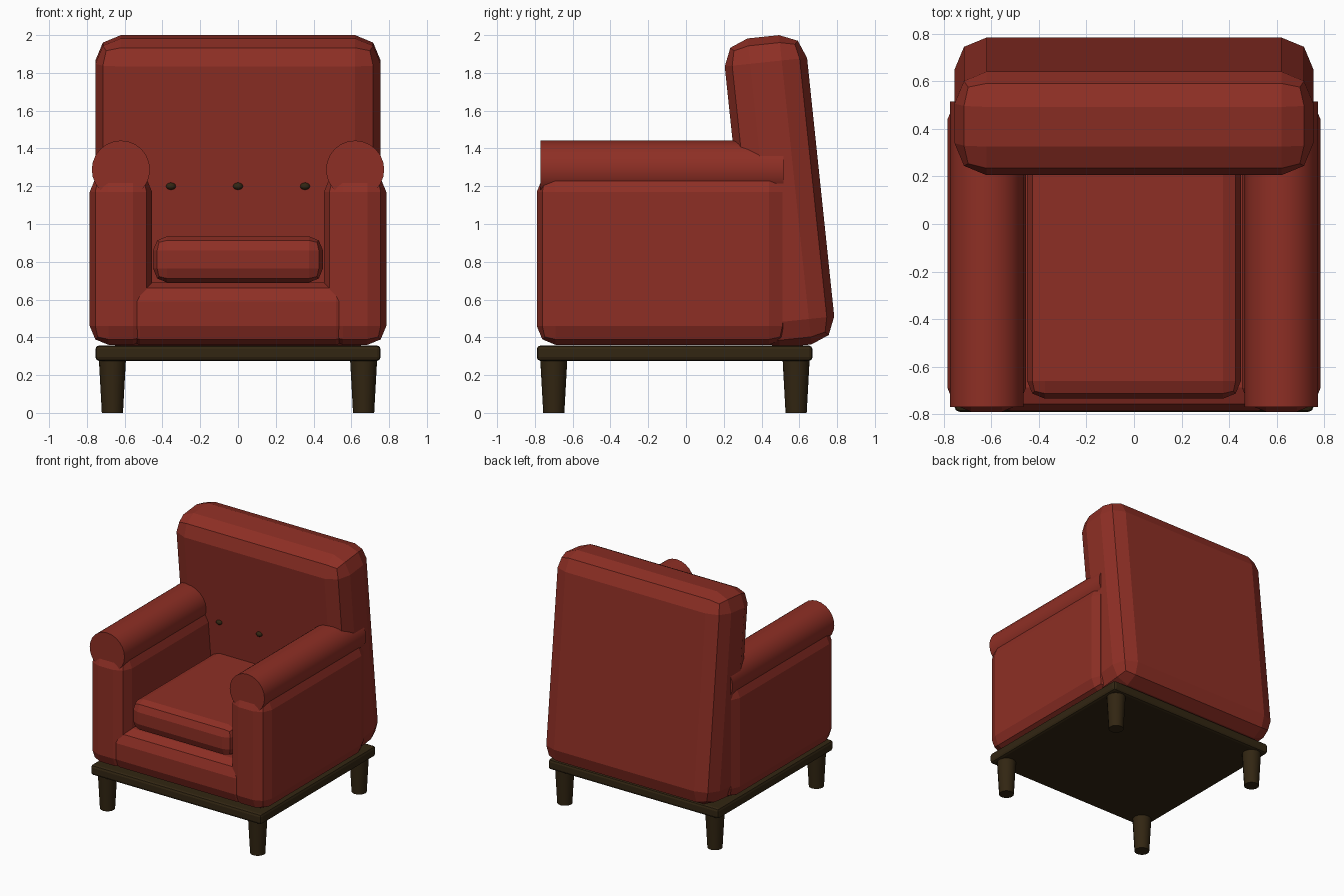
import bpy, bmesh, math
from mathutils import Matrix

if "Cube" in bpy.data.objects:
    bpy.data.objects.remove(bpy.data.objects["Cube"])


def material(name, rgb):
    m = bpy.data.materials.new(name)
    m.diffuse_color = (*rgb, 1.0)
    m.use_nodes = True
    m.node_tree.nodes["Principled BSDF"].inputs["Base Color"].default_value = m.diffuse_color
    return m


RED = material("red upholstery", (0.27, 0.028, 0.018))
WOOD = material("dark wood", (0.032, 0.019, 0.006))


def finish(bm, name, mat, loc, tilt=0.0, smooth=False):
    mesh = bpy.data.meshes.new(name)
    bmesh.ops.recalc_face_normals(bm, faces=bm.faces)
    bm.to_mesh(mesh)
    bm.free()
    mesh.materials.append(mat)
    ob = bpy.data.objects.new(name, mesh)
    bpy.context.collection.objects.link(ob)
    ob.location = loc
    ob.rotation_euler.x = tilt
    if smooth:
        bpy.ops.object.select_all(action='DESELECT')
        ob.select_set(True)
        bpy.context.view_layer.objects.active = ob
        bpy.ops.object.shade_smooth_by_angle(angle=math.radians(35))
    return ob


def padded_box(name, mat, xs, ys, zs, radius, tilt=0.0):
    """Box from ranges, with chunky two-step rounded edges."""
    size = [b - a for a, b in (xs, ys, zs)]
    mid = [(a + b) / 2 for a, b in (xs, ys, zs)]
    bm = bmesh.new()
    bmesh.ops.create_cube(bm, size=1, matrix=Matrix.Diagonal((*size, 1)))
    bmesh.ops.bevel(bm, geom=bm.edges[:], offset=radius, offset_type='OFFSET',
                    segments=2, profile=0.5, affect='EDGES')
    return finish(bm, name, mat, mid, tilt)


def cylinder(name, mat, loc, r_low, r_high, depth, sides, along_y=False):
    rot = Matrix.Rotation(math.pi / 2, 4, 'X') if along_y else Matrix()
    bm = bmesh.new()
    bmesh.ops.create_cone(bm, cap_ends=True, segments=sides, radius1=r_low,
                          radius2=r_high, depth=depth, matrix=rot)
    return finish(bm, name, mat, loc, smooth=True)


# Wooden base frame
padded_box("base_frame", WOOD, (-0.755, 0.755), (-0.79, 0.67), (0.275, 0.357), 0.02)

# Upholstered seat base and loose cushion
padded_box("seat_base", RED, (-0.62, 0.62), (-0.787, 0.55), (0.36, 0.69), 0.1)
padded_box("seat_cushion", RED, (-0.45, 0.45), (-0.735, 0.42), (0.69, 0.935), 0.075)

# Backrest, leaning slightly
padded_box("backrest", RED, (-0.755, 0.755), (0.276, 0.714), (0.3495, 1.9955),
           0.135, math.radians(6))

for side, label in ((-1, "left"), (1, "right")):
    # Arm panel with a rolled top
    padded_box(f"{label}_arm", RED, sorted((side * 0.455, side * 0.785)),
               (-0.79, 0.54), (0.36, 1.27), 0.1)
    cylinder(f"{label}_arm_roll", RED, (side * 0.62, -0.127, 1.288),
             0.154, 0.154, 1.286, 24, True)
    # Tapered legs
    for y, end in ((-0.70, "front"), (0.583, "back")):
        cylinder(f"{label}_{end}_leg", WOOD, (side * 0.665, y, 0.145),
                 0.056, 0.072, 0.29, 16)

# Backrest buttons
for i, x in enumerate((-0.355, 0, 0.355)):
    bm = bmesh.new()
    bmesh.ops.create_uvsphere(bm, u_segments=12, v_segments=8, radius=1,
                              matrix=Matrix.Diagonal((0.026, 0.02, 0.019, 1)))
    finish(bm, f"button_{i + 1}", WOOD, (x, 0.27, 1.2), smooth=True)
